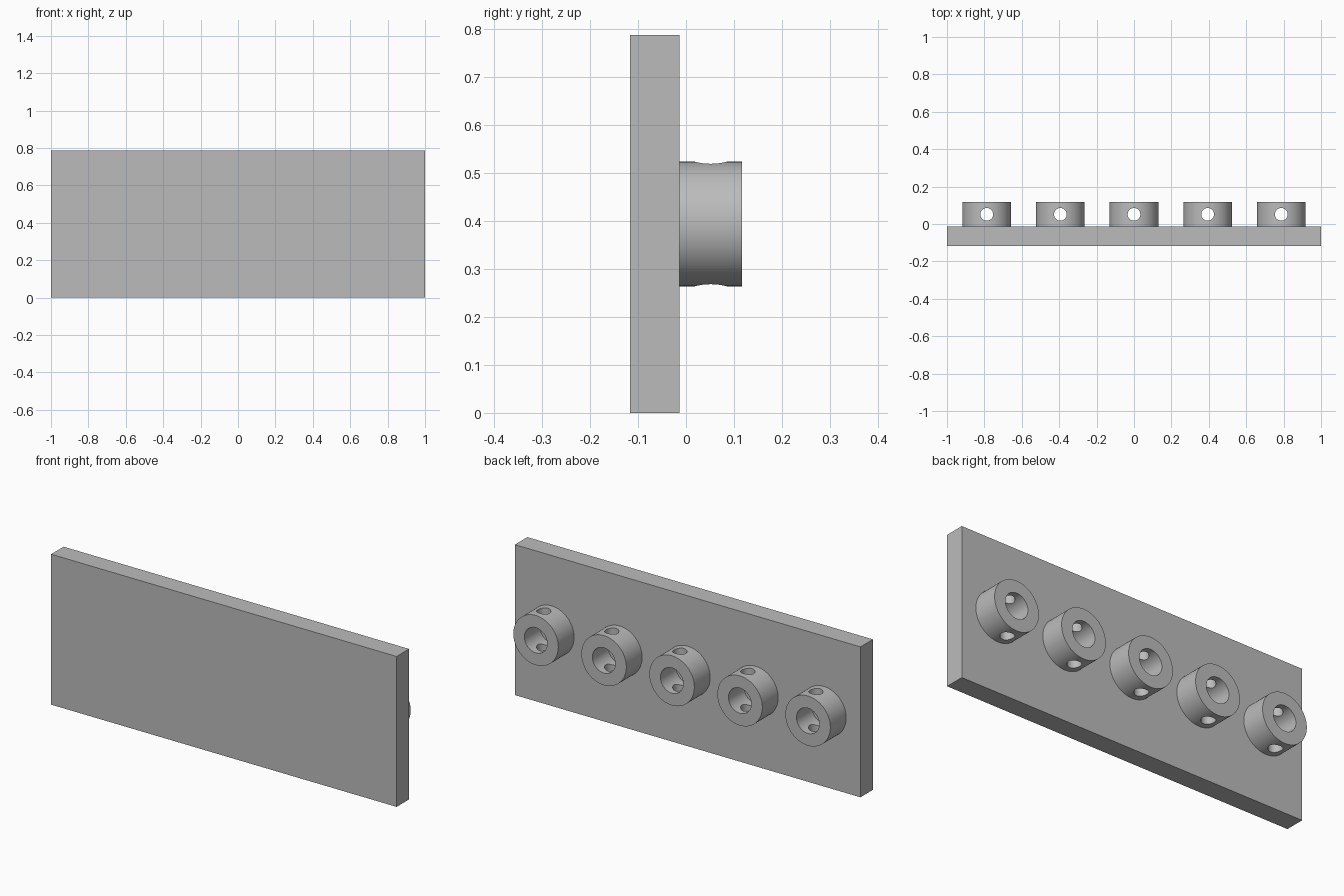
import bpy
import math

cube = bpy.data.objects.get("Cube")
if cube:
    bpy.data.objects.remove(cube, do_unlink=True)

# Single grey finish
grey = bpy.data.materials.new("plain_grey")
grey.use_nodes = True
colour = (0.5, 0.5, 0.5, 1)
grey.diffuse_color = colour
grey.node_tree.nodes["Principled BSDF"].inputs["Base Color"].default_value = colour

HEIGHT = 0.787
MID_Z = HEIGHT / 2
FRONT, FACE, BACK = -0.117, -0.014, 0.117
RING_R, BORE_R, PIN_R = 0.13, 0.066, 0.034
SPACING = 0.3937


def cylinder(name, radius, depth, location, along_y, sides=64):
    rotation = (math.pi / 2 if along_y else 0, 0, 0)
    bpy.ops.mesh.primitive_cylinder_add(vertices=sides, radius=radius, depth=depth,
                                        location=location, rotation=rotation)
    obj = bpy.context.object
    obj.name = name
    obj.data.materials.append(grey)
    return obj


def cut(target, cutter):
    mod = target.modifiers.new("cut", 'BOOLEAN')
    mod.operation = 'DIFFERENCE'
    mod.solver = 'EXACT'
    mod.object = cutter
    bpy.context.view_layer.objects.active = target
    bpy.ops.object.modifier_apply(modifier=mod.name)
    bpy.data.objects.remove(cutter, do_unlink=True)


# Backing plate
bpy.ops.mesh.primitive_cube_add(size=1, location=(0, (FRONT + FACE) / 2, MID_Z))
plate = bpy.context.object
plate.name = "backing_plate"
plate.scale = (2, FACE - FRONT, HEIGHT)
bpy.ops.object.transform_apply(location=False, rotation=False, scale=True)
plate.data.materials.append(grey)

# Row of collars, each with a bore and a vertical pin hole
mid_y = (FACE + BACK) / 2
for i in range(5):
    centre = ((i - 2) * SPACING, mid_y, MID_Z)
    collar = cylinder(f"collar_{i + 1}", RING_R, BACK - FACE, centre, True, 96)
    cut(collar, cylinder("bore_cutter", BORE_R, 0.3, centre, True))
    cut(collar, cylinder("pin_cutter", PIN_R, 0.4, centre, False, 48))
    bpy.ops.object.select_all(action='DESELECT')
    collar.select_set(True)
    bpy.context.view_layer.objects.active = collar
    bpy.ops.object.shade_smooth_by_angle(angle=math.radians(30))
